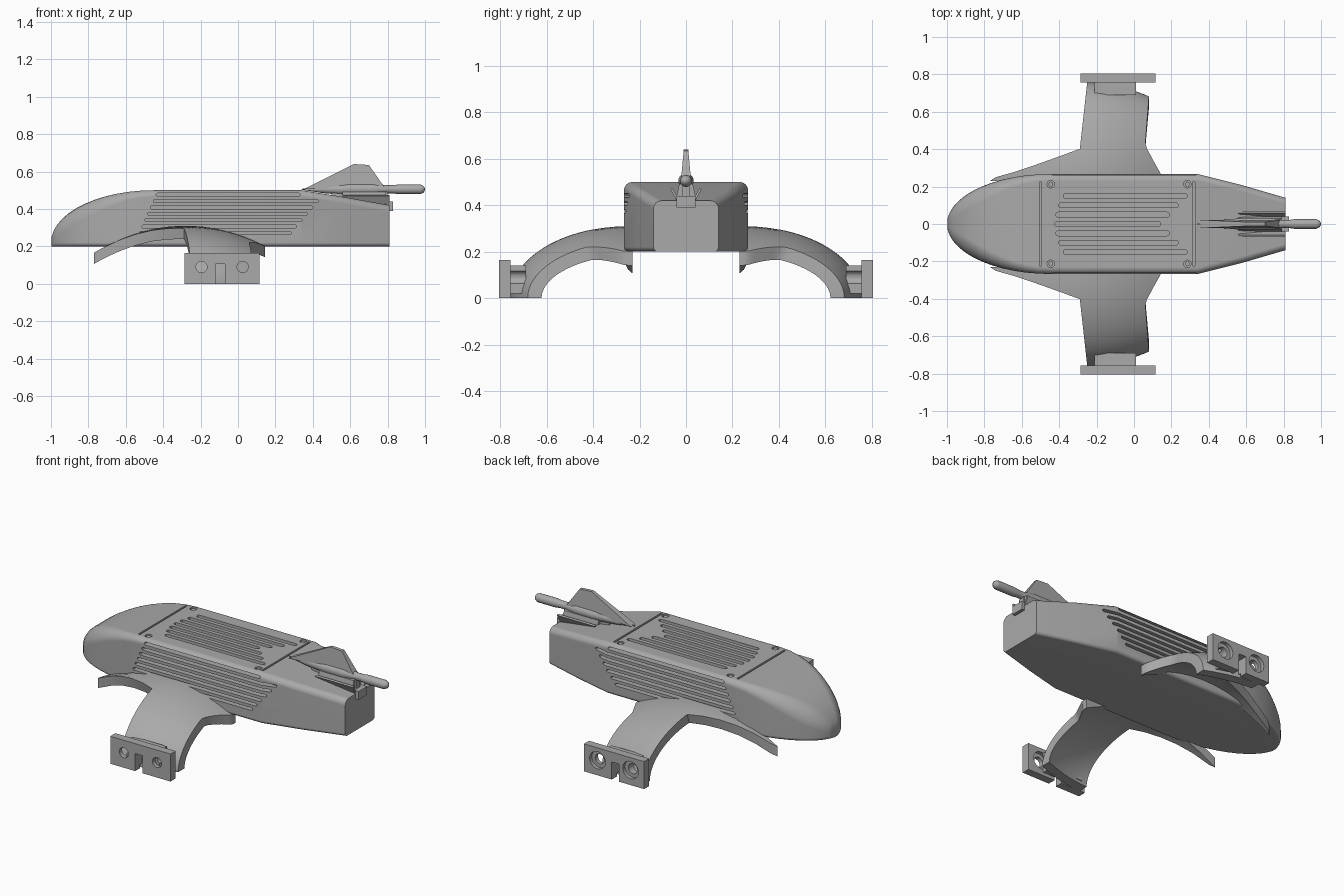
import bpy
import bmesh
from math import sin, cos, pi, radians

if "Cube" in bpy.data.objects:
    bpy.data.objects.remove(bpy.data.objects["Cube"])

grey = bpy.data.materials.new("plain grey")
grey.use_nodes = True
grey.diffuse_color = (0.4, 0.4, 0.4, 1)
grey.node_tree.nodes["Principled BSDF"].inputs["Base Color"].default_value = grey.diffuse_color


def build(name, lofts):
    """One object from a list of lofts; each loft is a list of equal rings."""
    bm = bmesh.new()
    for rings in lofts:
        rows = [[bm.verts.new(p) for p in ring] for ring in rings]
        n = len(rows[0])
        for a, b in zip(rows, rows[1:]):
            for i in range(n):
                j = (i + 1) % n
                bm.faces.new((a[i], a[j], b[j], b[i]))
        bm.faces.new(rows[0])
        bm.faces.new(rows[-1])
    bmesh.ops.recalc_face_normals(bm, faces=bm.faces)
    mesh = bpy.data.meshes.new(name)
    bm.to_mesh(mesh)
    bm.free()
    mesh.materials.append(grey)
    obj = bpy.data.objects.new(name, mesh)
    bpy.context.collection.objects.link(obj)
    return obj


def prism(poly, axis, lo, hi):
    place = {"x": lambda a, b, d: (d, a, b),
             "y": lambda a, b, d: (a, d, b),
             "z": lambda a, b, d: (a, b, d)}[axis]
    return [[place(a, b, d) for a, b in poly] for d in (lo, hi)]


def box(x0, x1, y0, y1, z0, z1):
    return prism([(x0, y0), (x1, y0), (x1, y1), (x0, y1)], "z", z0, z1)


def stadium(x0, x1, c, r, steps=6):
    """Slot outline with round ends; x0 == x1 gives a circle."""
    right = [(x1 + r * sin(pi * i / steps), c - r * cos(pi * i / steps)) for i in range(steps + 1)]
    left = [(x0 - r * sin(pi * i / steps), c + r * cos(pi * i / steps)) for i in range(steps + 1)]
    if x0 == x1:
        right, left = right[:-1], left[:-1]
    return right + left


def activate(obj):
    bpy.ops.object.select_all(action="DESELECT")
    obj.select_set(True)
    bpy.context.view_layer.objects.active = obj


def cut(obj, lofts):
    cutter = build("cutter", lofts)
    cutter.hide_render = True
    mod = obj.modifiers.new("cut", "BOOLEAN")
    mod.operation = "DIFFERENCE"
    mod.solver = "EXACT"
    mod.object = cutter
    activate(obj)
    bpy.ops.object.modifier_apply(modifier=mod.name)
    bpy.data.objects.remove(cutter)


def smooth(obj, angle=30):
    activate(obj)
    bpy.ops.object.shade_smooth_by_angle(angle=radians(angle))
    obj.modifiers.new("even shading", "WEIGHTED_NORMAL").keep_sharp = True


def lerp_path(points, v):
    if v <= points[0][0]:
        return points[0][1]
    for (a, p), (b, q) in zip(points, points[1:]):
        if v <= b:
            return p + (q - p) * (v - a) / (b - a)
    return points[-1][1]


# Hull: bullet nose, straight middle, tapered tail
def hull_ring(x, w, top, nose=0.0, bottom=0.2, steps=6):
    h = top - bottom
    rt = 0.035 + (0.7 * min(w, h) - 0.035) * nose ** 2
    rt = min(rt, w * 0.9, h * 0.6)
    rb = min(0.02, h * 0.3, w * 0.5)
    ring = []
    for k, (sy, z, r) in enumerate([(1, top - rt, rt), (-1, top - rt, rt),
                                    (-1, bottom + rb, rb), (1, bottom + rb, rb)]):
        for i in range(steps + 1):
            a = pi / 2 * (k + i / steps)
            ring.append((x, sy * (w - r) + r * cos(a), z + r * sin(a)))
    return ring


WIDTH, TOP = 0.267, 0.5
rings = []
for deg in range(84, -1, -7):
    a = radians(deg)
    rings.append(hull_ring(-0.45 - 0.55 * sin(a), WIDTH * cos(a), 0.22 + 0.28 * cos(a), sin(a)))
rings += [hull_ring(0.34, WIDTH, TOP), hull_ring(0.57, 0.21, 0.463), hull_ring(0.81, 0.14, 0.42)]
hull = build("hull", [rings])

# Hull vents, panel seams and screw recesses
slots = []
for s in (-1, 1):
    for i in range(7):
        end = 0.325 if i == 0 else 0.45 - 0.029 * i
        poly = stadium(-0.43 - 0.015 * i, end, 0.476 - 0.034 * i, 0.008)
        slots.append(prism(poly, "y", s * 0.225, s * 0.3))
for i in range(-3, 4):
    k = abs(i)
    poly = stadium(-0.41 + 0.005 * k * k, 0.13 + 0.047 * k, 0.05 * i, 0.013)
    slots.append(prism(poly, "z", 0.48, 0.55))
for x, bolt in ((-0.5, -0.445), (0.32, 0.285)):
    slots.append(box(x - 0.006, x + 0.006, -0.225, 0.225, 0.485, 0.55))
    for s in (-1, 1):
        slots.append(prism(stadium(bolt, bolt, s * 0.213, 0.02), "z", 0.486, 0.55))
cut(hull, slots)
smooth(hull)
for x in (-0.445, 0.285):
    for s in (-1, 1):
        build("panel_screw", [prism(stadium(x, x, s * 0.213, 0.013), "z", 0.48, 0.495)])

# Arched, cambered wings with forward strakes
LEAD = [(0.24, -0.77), (0.4, -0.29), (0.76, -0.25)]
TRAIL = [(0.27, 0.145), (0.45, 0.06), (0.76, 0.08)]


def wing_rings(side, rows=26, cols=16, thick=0.06):
    result = []
    for i in range(-1, rows + 1):
        t = pi / 2 * (1 - max(i, 0) / rows)
        shift = -0.02 if i < 0 else 0
        span = 0.25 + 0.51 * cos(t) + shift
        x0, x1 = lerp_path(LEAD, span), lerp_path(TRAIL, span)
        layers = []
        for skin in (0, thick):
            layer = []
            for c in range(cols + 1):
                x = x0 + (x1 - x0) * c / cols
                d = 0.6 * (x + 0.28) ** 2 + skin
                y = 0.25 + shift + (0.51 - d) * cos(t)
                layer.append((x, side * y, (0.31 - d) * sin(t)))
            layers.append(layer)
        result.append(layers[0] + layers[1][::-1])
    return result


# Wing tips: mounting plate and bracket, bored and notched
for side, word in ((-1, "right"), (1, "left")):
    smooth(build("wing_" + word, [wing_rings(side)]))
    lo, hi = sorted((side * 0.757, side * 0.805))
    holes = [box(-0.12, -0.07, lo - 0.1, hi + 0.1, -0.1, 0.105)]
    for x in (-0.195, 0.025):
        holes.append(prism(stadium(x, x, 0.09, 0.03, 12), "y", lo - 0.1, hi + 0.1))
    plate = build("tip_plate_" + word, [box(-0.285, 0.115, lo, hi, 0, 0.165)])
    cut(plate, holes)
    cut(plate, [prism(stadium(x, x, 0.09, 0.052, 12), "y", hi - 0.022, hi + 0.05)
                for x in (-0.195, 0.025)])
    smooth(plate)
    lo, hi = sorted((side * 0.69, side * 0.76))
    bracket = build("tip_bracket_" + word, [box(-0.21, 0.01, lo, hi, 0.02, 0.14)])
    cut(bracket, holes)

# Tail spindle with rod
profile = [(0.34, 0.002), (0.45, 0.02), (0.6, 0.033), (0.72, 0.033), (0.79, 0.022),
           (0.83, 0.022), (0.86, 0.026), (0.975, 0.026), (0.992, 0.018), (1.0, 0.004)]
SIDES = 20
spindle = [[(x, r * cos(2 * pi * i / SIDES), 0.505 + r * sin(2 * pi * i / SIDES))
            for i in range(SIDES)] for x, r in profile]
smooth(build("tail_rod", [spindle]), 40)

# Upright fin, thinner toward its top
fin = [(0.35, 0.505), (0.62, 0.64), (0.7, 0.635), (0.78, 0.52)]
build("tail_fin", [[[(x, s * (0.022 - 0.09 * (z - 0.505)), z) for x, z in fin] for s in (-1, 1)]])

# Cradle and splayed struts under the rod
build("rod_cradle", [box(0.6, 0.83, -0.04, 0.04, 0.39, 0.44), box(0.5, 0.8, -0.016, 0.016, 0.42, 0.5)])
for s, word in ((-1, "right"), (1, "left")):
    strut = [(s * 0.03, 0.42), (s * 0.04, 0.42), (s * 0.068, 0.47), (s * 0.058, 0.475)]
    build("cradle_strut_" + word, [prism(strut, "x", 0.56, 0.81)])
    low = [(s * 0.005, 0.5), (s * 0.03, 0.49), (s * 0.045, 0.42), (s * 0.005, 0.42)]
    build("rod_fairing_" + word, [prism(low, "x", 0.56, 0.79)])
